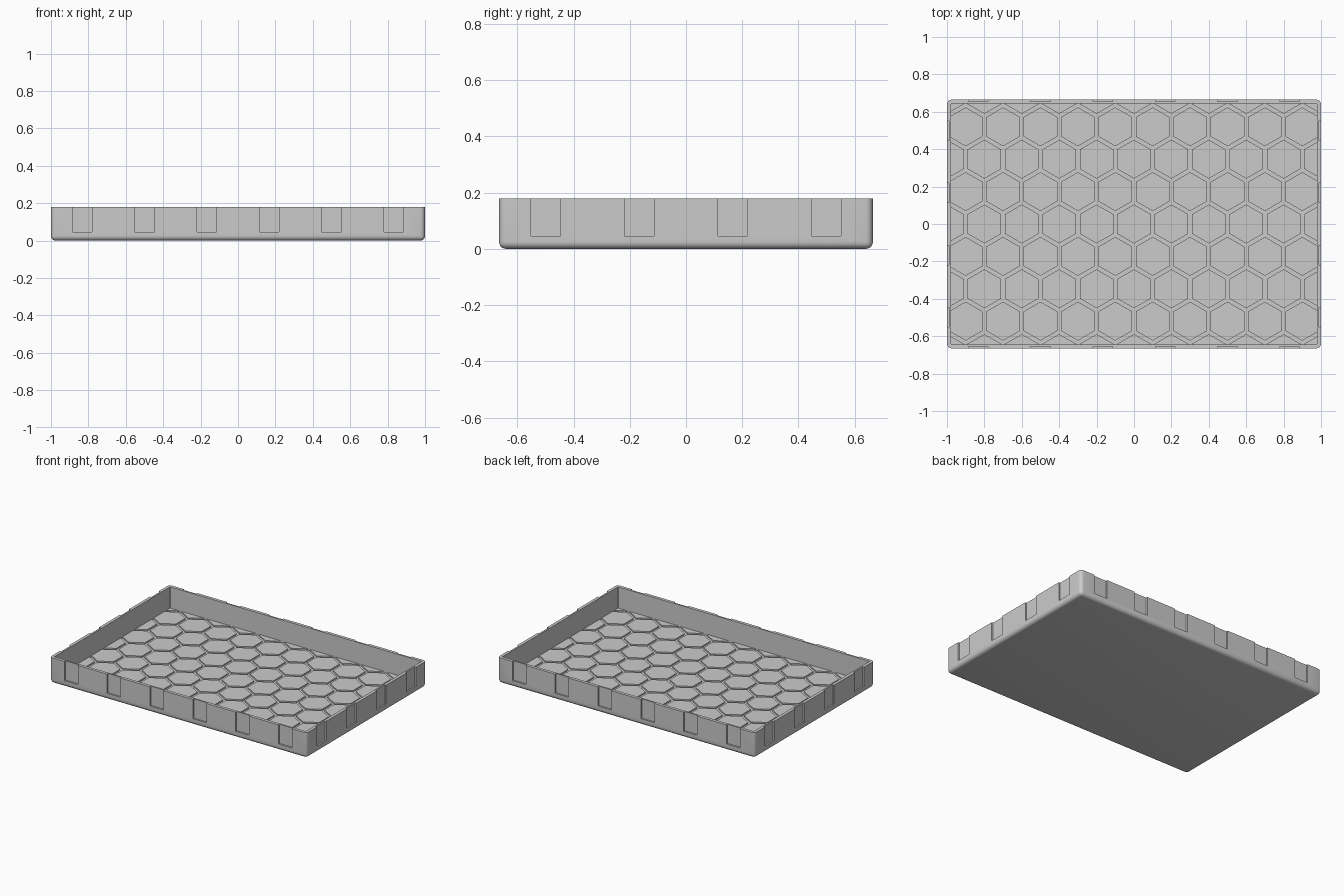
import bpy
import bmesh
import math
from mathutils import Matrix, Vector

default_cube = bpy.data.objects.get("Cube")
if default_cube:
    bpy.data.objects.remove(default_cube, do_unlink=True)

LENGTH, WIDTH, HEIGHT = 2.0, 1.33, 0.18
WALL, FLOOR = 0.022, 0.022
NOTCH_DEPTH, NOTCH_WIDTH, NOTCH_BASE = 0.011, 0.105, 0.045
PITCH, GROOVE, TILE_RISE = 0.2, 0.02, 0.009

grey = bpy.data.materials.new("light_grey")
grey.use_nodes = True
colour = (0.6, 0.6, 0.6, 1)
grey.diffuse_color = colour
grey.node_tree.nodes["Principled BSDF"].inputs["Base Color"].default_value = colour


def make_object(name, bm):
    mesh = bpy.data.meshes.new(name)
    bmesh.ops.recalc_face_normals(bm, faces=bm.faces)
    bm.to_mesh(mesh)
    bm.free()
    mesh.materials.append(grey)
    obj = bpy.data.objects.new(name, mesh)
    bpy.context.collection.objects.link(obj)
    return obj


def add_box(bm, centre, size):
    matrix = Matrix.Translation(centre) @ Matrix.Diagonal((*size, 1))
    return bmesh.ops.create_cube(bm, size=1, matrix=matrix)


# Tray body: rounded sides and underside, hollowed from the top
bm = bmesh.new()
add_box(bm, (0, 0, HEIGHT / 2), (LENGTH, WIDTH, HEIGHT))
rounded = [e for e in bm.edges if min(v.co.z for v in e.verts) < HEIGHT / 2]
bmesh.ops.bevel(bm, geom=rounded, offset=0.025, segments=5, profile=0.5,
                affect='EDGES')
top = max(bm.faces, key=lambda f: f.calc_center_median().z)
bmesh.ops.inset_region(bm, faces=[top], thickness=WALL)
result = bmesh.ops.extrude_face_region(bm, geom=[top])
lowered = [v for v in result["geom"] if isinstance(v, bmesh.types.BMVert)]
bmesh.ops.translate(bm, verts=lowered, vec=(0, 0, FLOOR - HEIGHT))
if top.is_valid:
    bmesh.ops.delete(bm, geom=[top], context='FACES_ONLY')
tray = make_object("tray_body", bm)

# Cutter for the shallow notches around the outer walls
bm = bmesh.new()
cut_height = HEIGHT
cut_z = NOTCH_BASE + cut_height / 2
for side in (-1, 1):
    for i in range(6):
        x = (i - 2.5) * LENGTH / 6
        add_box(bm, (x, side * WIDTH / 2, cut_z),
                (NOTCH_WIDTH, 2 * NOTCH_DEPTH, cut_height))
    for i in range(4):
        y = (i - 1.5) * WIDTH / 4
        add_box(bm, (side * LENGTH / 2, y, cut_z),
                (2 * NOTCH_DEPTH, NOTCH_WIDTH, cut_height))
cutter = make_object("notch_cutter", bm)
cutter.hide_render = True

cut = tray.modifiers.new("notches", 'BOOLEAN')
cut.operation = 'DIFFERENCE'
cut.solver = 'EXACT'
cut.object = cutter
bpy.ops.object.select_all(action='DESELECT')
tray.select_set(True)
bpy.context.view_layer.objects.active = tray
bpy.ops.object.modifier_apply(modifier=cut.name)
bpy.data.objects.remove(cutter, do_unlink=True)
bpy.ops.object.shade_smooth_by_angle(angle=math.radians(35))

# Honeycomb floor tiles, trimmed to the inner walls
bm = bmesh.new()
radius = (PITCH - GROOVE) / math.sqrt(3)
row_step = PITCH * math.sqrt(3) / 2
for row in range(-5, 6):
    for col in range(-6, 7):
        centre = Vector(((col + (row % 2) / 2) * PITCH, row * row_step, FLOOR))
        corners = []
        for k in range(6):
            a = math.radians(30 + 60 * k)
            offset = Vector((math.cos(a), math.sin(a), 0)) * radius
            corners.append(bm.verts.new(centre + offset))
        bm.faces.new(corners)
half_x, half_y = LENGTH / 2 - WALL, WIDTH / 2 - WALL
for axis, reach in ((Vector((1, 0, 0)), half_x), (Vector((0, 1, 0)), half_y)):
    for side in (-1, 1):
        bmesh.ops.bisect_plane(bm, geom=bm.verts[:] + bm.edges[:] + bm.faces[:],
                               plane_co=axis * side * reach,
                               plane_no=axis * side, clear_outer=True)
result = bmesh.ops.extrude_face_region(bm, geom=bm.faces[:])
raised = [v for v in result["geom"] if isinstance(v, bmesh.types.BMVert)]
bmesh.ops.translate(bm, verts=raised, vec=(0, 0, TILE_RISE))
make_object("honeycomb_floor_tiles", bm)
